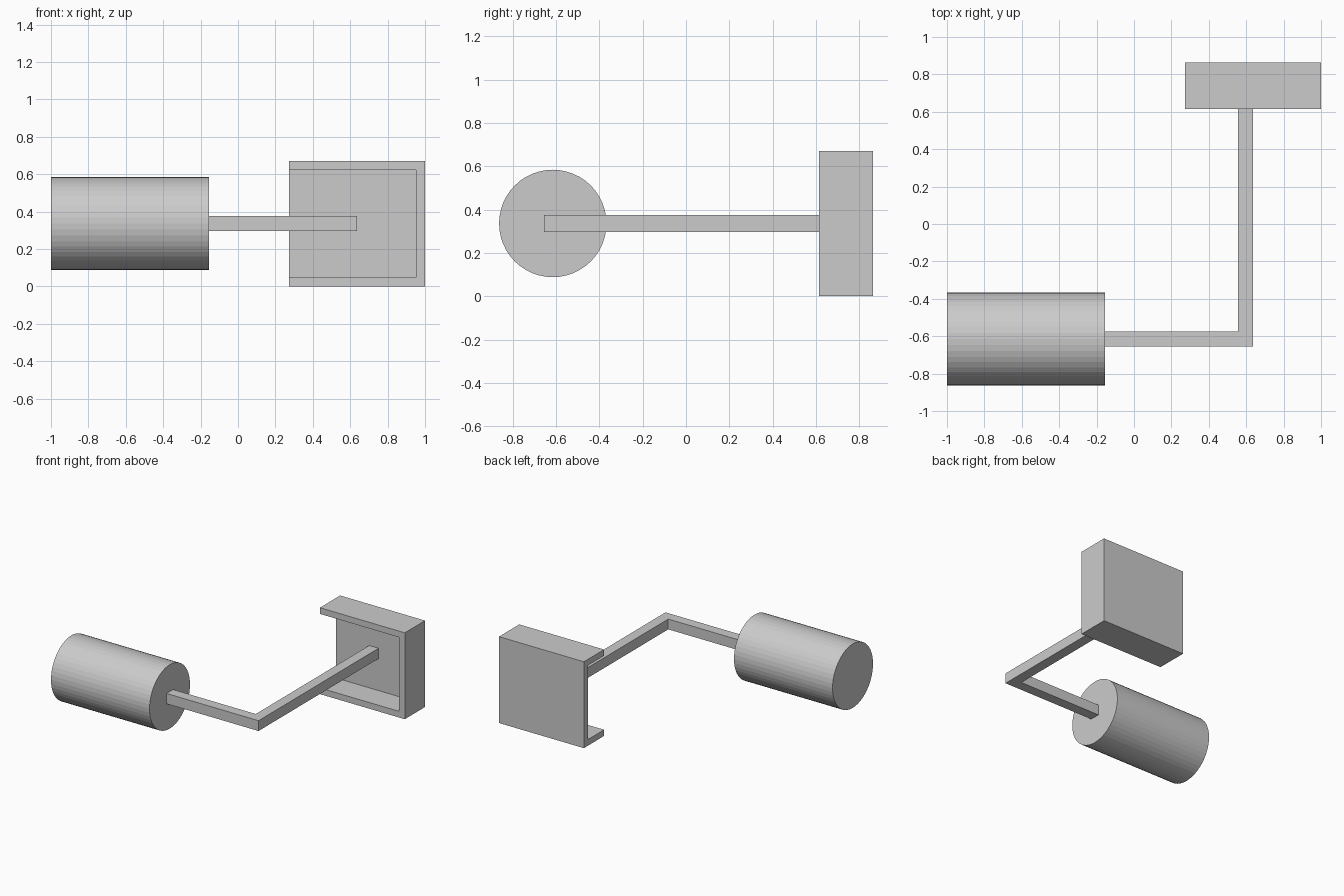
import bpy, bmesh
from mathutils import Matrix, Vector

if "Cube" in bpy.data.objects:
    bpy.data.objects.remove(bpy.data.objects["Cube"], do_unlink=True)

grey = bpy.data.materials.new("light grey")
grey.use_nodes = True
grey.diffuse_color = (0.6, 0.6, 0.6, 1)
grey.node_tree.nodes["Principled BSDF"].inputs["Base Color"].default_value = (0.6, 0.6, 0.6, 1)


def finish(name, bm):
    bmesh.ops.recalc_face_normals(bm, faces=bm.faces)
    mesh = bpy.data.meshes.new(name)
    bm.to_mesh(mesh)
    bm.free()
    mesh.materials.append(grey)
    obj = bpy.data.objects.new(name, mesh)
    bpy.context.collection.objects.link(obj)
    return obj


def prism(name, outline, z0, z1):
    """Extrude an (x, y) outline from z0 up to z1."""
    bm = bmesh.new()
    face = bm.faces.new([bm.verts.new((x, y, z0)) for x, y in outline])
    result = bmesh.ops.extrude_face_region(bm, geom=[face])
    top = [v for v in result["geom"] if isinstance(v, bmesh.types.BMVert)]
    bmesh.ops.translate(bm, verts=top, vec=(0, 0, z1 - z0))
    return finish(name, bm)


def rect(x0, x1, y0, y1):
    return [(x0, y0), (x1, y0), (x1, y1), (x0, y1)]


# Roller lying along x
left, right, radius = -1.0, -0.155, 0.248
roller_y, mid_z = -0.615, 0.336
bm = bmesh.new()
bmesh.ops.create_cone(
    bm, cap_ends=True, segments=48, radius1=radius, radius2=radius, depth=right - left,
    matrix=Matrix.Translation(Vector(((left + right) / 2, roller_y, mid_z)))
    @ Matrix.Rotation(1.5707963, 4, "Y"))
finish("roller", bm)

# Square-section arm with one right-angle elbow
w = 0.04
elbow_x, arm_end = 0.595, 0.82
prism("arm", [
    (right, roller_y - w), (elbow_x + w, roller_y - w), (elbow_x + w, arm_end),
    (elbow_x - w, arm_end), (elbow_x - w, roller_y + w), (right, roller_y + w)],
    mid_z - w, mid_z + w)

# Bracket, open at the front and on its right side
x0, x1, y0, y1, height, t = 0.272, 1.0, 0.615, 0.863, 0.67, 0.048
wall = [(x1 - t, y0), (x1, y0), (x1, y1), (x0, y1), (x0, y1 - t), (x1 - t, y1 - t)]
bracket = prism("bracket", wall, t, height - t)
for name, z in (("bracket_bottom", 0), ("bracket_top", height - t)):
    prism(name, rect(x0, x1, y0, y1), z, z + t)
